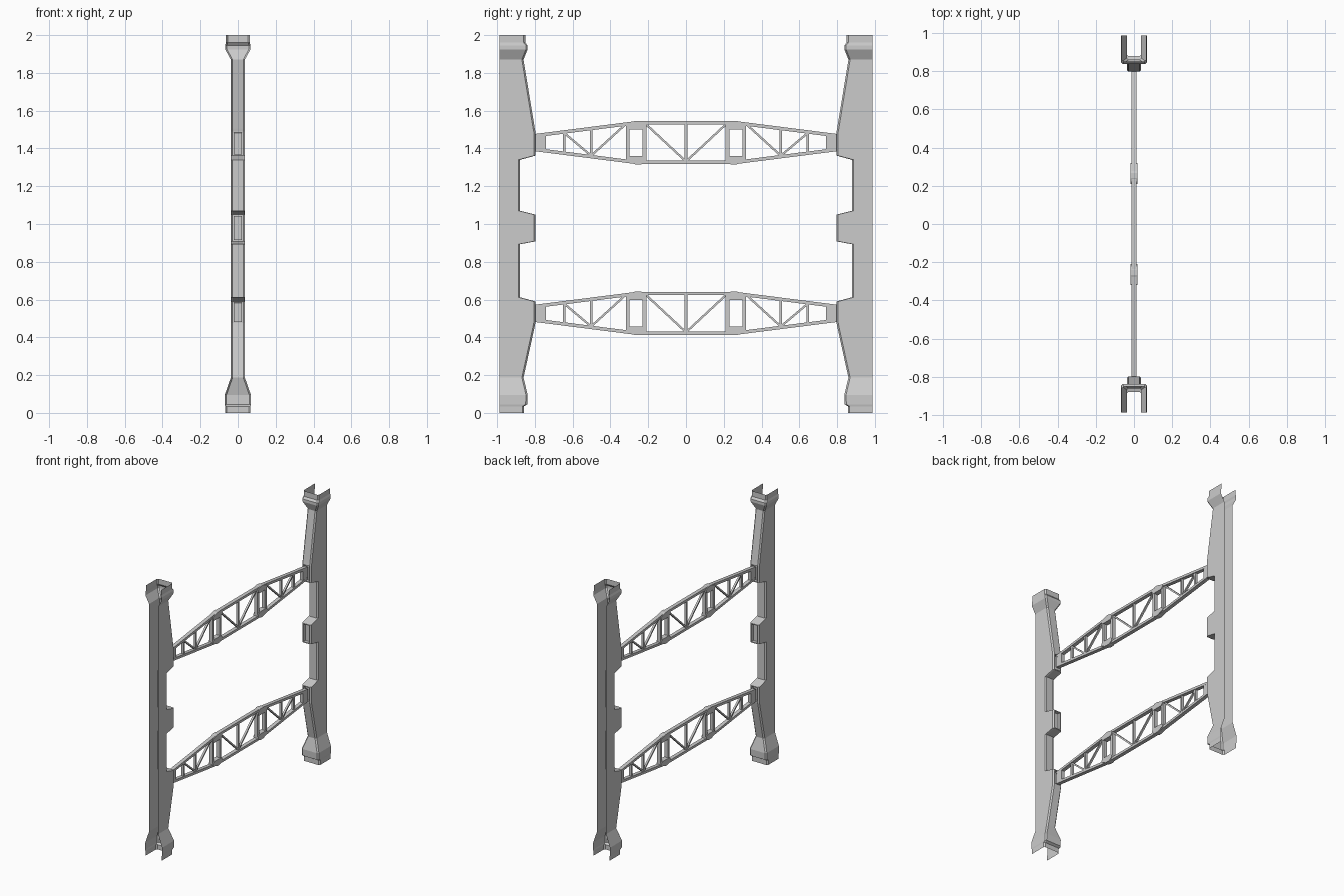
import bpy, bmesh
from math import pi
from mathutils import Vector

if "Cube" in bpy.data.objects:
    bpy.data.objects.remove(bpy.data.objects["Cube"])

OUTER = 0.987      # outer open edge of the columns
PAD = 0.797        # inner face of the pads
CHAMFER = 0.009


def finish(bm, name):
    me = bpy.data.meshes.new(name)
    bm.to_mesh(me)
    bm.free()
    ob = bpy.data.objects.new(name, me)
    bpy.context.collection.objects.link(ob)
    return ob


def prism(bm, pts, hx):
    """Extrude a (y, z) outline to x = +-hx."""
    a = [bm.verts.new((-hx, y, z)) for y, z in pts]
    b = [bm.verts.new((hx, y, z)) for y, z in pts]
    faces = [bm.faces.new(a), bm.faces.new(b[::-1])]
    n = len(pts)
    for i in range(n):
        j = (i + 1) % n
        faces.append(bm.faces.new((a[i], b[i], b[j], a[j])))
    bmesh.ops.recalc_face_normals(bm, faces=faces)


def bar(bm, p, q, width, hx):
    p, q = Vector(p), Vector(q)
    d = (q - p).normalized() * width / 2
    n = Vector((-d.y, d.x))
    prism(bm, [p + n, q + n, q - n, p - n], hx)


# Column stations: z, inner face y, half width
W = 0.037
STATIONS = [
    (0.00, 0.857, 0.067), (0.035, 0.857, 0.067), (0.045, 0.840, 0.069),
    (0.095, 0.838, 0.069), (0.187, 0.860, W),
    (0.46, 0.800, W), (0.475, PAD, W), (0.590, PAD, W), (0.612, 0.878, W),
    (0.893, 0.878, W), (0.908, PAD, W), (1.050, PAD, W), (1.070, 0.878, W),
    (1.340, 0.878, W), (1.362, PAD, W), (1.490, PAD, W), (1.505, 0.800, W),
    (1.870, 0.860, W), (1.925, 0.838, 0.067), (1.945, 0.838, 0.067),
    (1.960, 0.850, 0.063), (2.00, 0.850, 0.063)]


def column(name, turn):
    """Open channel lofted through the stations, with recessed slots in the pads."""
    bm = bmesh.new()
    rows = []
    for z, y, w in STATIONS:
        sec = [(-w, OUTER), (-w, y + CHAMFER), (-w + CHAMFER, y),
               (w - CHAMFER, y), (w, y + CHAMFER), (w, OUTER)]
        rows.append([bm.verts.new((px, py, z)) for px, py in sec])
    slots = []
    for lo, hi in zip(rows, rows[1:]):
        for i in range(5):
            f = bm.faces.new((lo[i], lo[i + 1], hi[i + 1], hi[i]))
            if i == 2 and all(abs(v.co.y - PAD) < 1e-4 for v in f.verts):
                slots.append(f)
    bm.normal_update()
    # slot recesses
    bmesh.ops.inset_individual(bm, faces=slots, thickness=0.009, depth=0)
    bmesh.ops.inset_individual(bm, faces=slots, thickness=0.001, depth=-0.022)
    ob = finish(bm, name)
    ob.rotation_euler.z = turn
    return ob


column("back_column", 0)
column("front_column", pi)

# Truss outline, heights measured from the beam centre line
END, KNEE = 0.797, 0.262
H_END, H_KNEE, CHORD = 0.046, 0.114, 0.018


def height(y):
    """Half height of the truss at y."""
    t = max(0, (abs(y) - KNEE) / (END - KNEE))
    return H_KNEE + (H_END - H_KNEE) * t


def truss(name, zc):
    bm = bmesh.new()
    # upper and lower chords
    for s in (1, -1):
        ys = [-END, -KNEE, KNEE, END]
        for a, b in zip(ys, ys[1:]):
            prism(bm, [(a, s * height(a)), (b, s * height(b)),
                       (b, s * (height(b) - CHORD)), (a, s * (height(a) - CHORD))], 0.014)
    # centre post
    bar(bm, (0, -0.1), (0, 0.1), 0.014, 0.009)
    for m in (1, -1):
        # end plate
        prism(bm, [(m * END, -H_END), (m * END, H_END),
                   (m * 0.742, height(0.742) - 0.002), (m * 0.742, 0.002 - height(0.742))], 0.0135)
        # posts
        for y, w in ((0.645, 0.013), (0.502, 0.014), (0.308, 0.02), (0.220, 0.02)):
            h = height(y) - 0.009
            bar(bm, (m * y, -h), (m * y, h), w, 0.014 if w > 0.015 else 0.009)
        # diagonals
        for ya, yb in ((0.645, 0.502), (0.325, 0.502), (0.215, 0.0)):
            bar(bm, (m * ya, height(ya) - 0.014), (m * yb, 0.014 - height(yb)), 0.011, 0.007)
        # knee gussets
        for s in (1, -1):
            prism(bm, [(m * y, s * z) for y, z in (
                (0.318, 0.098), (0.318, 0.084), (0.304, 0.070), (0.224, 0.070),
                (0.210, 0.084), (0.210, 0.098), (0.238, 0.1155), (0.268, 0.1155))], 0.019)
    ob = finish(bm, name)
    ob.location.z = zc
    return ob


truss("upper_truss", 1.431)
truss("lower_truss", 0.527)
